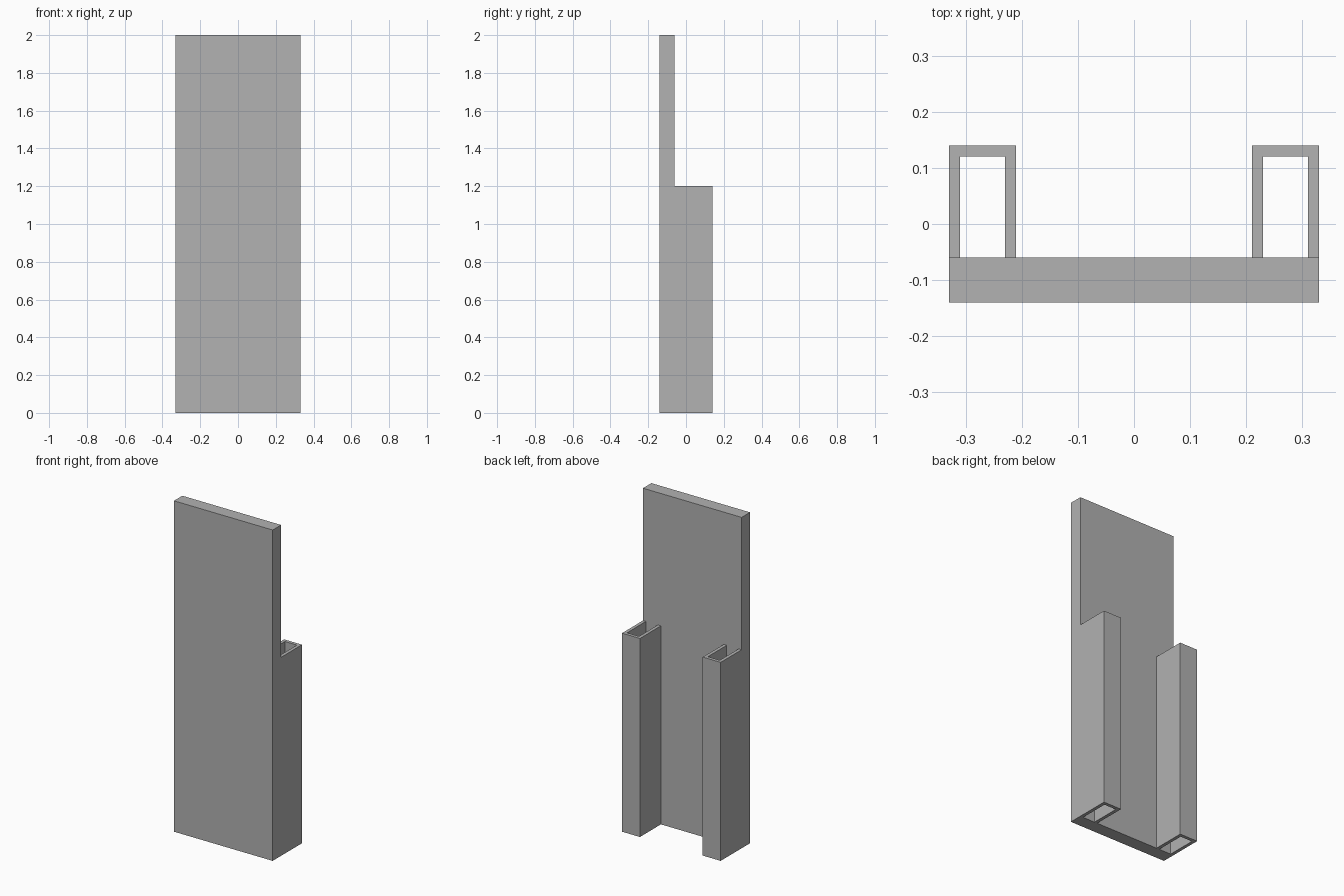
import bpy
import bmesh

old = bpy.data.objects.get("Cube")
if old:
    bpy.data.objects.remove(old, do_unlink=True)

HALF_W = 0.33                      # half the panel width
FRONT, PANEL_BACK, BACK = -0.14, -0.06, 0.14
PANEL_H, CHANNEL_H = 2.0, 1.2
CHANNEL_W, WALL = 0.12, 0.02

grey = bpy.data.materials.new("plain grey")
grey.use_nodes = True
colour = (0.445, 0.445, 0.445, 1)
grey.diffuse_color = colour
grey.node_tree.nodes["Principled BSDF"].inputs["Base Color"].default_value = colour


def extrude_profile(name, points, height):
    """Raise a flat outline from the floor into a solid."""
    bm = bmesh.new()
    face = bm.faces.new([bm.verts.new((x, y, 0)) for x, y in points])
    result = bmesh.ops.extrude_face_region(bm, geom=[face])
    top = [v for v in result["geom"] if isinstance(v, bmesh.types.BMVert)]
    bmesh.ops.translate(bm, verts=top, vec=(0, 0, height))
    bmesh.ops.recalc_face_normals(bm, faces=bm.faces)
    mesh = bpy.data.meshes.new(name)
    bm.to_mesh(mesh)
    bm.free()
    mesh.materials.append(grey)
    obj = bpy.data.objects.new(name, mesh)
    bpy.context.collection.objects.link(obj)
    return obj


# Tall flat panel
extrude_profile("front_panel", [(-HALF_W, FRONT), (HALF_W, FRONT),
                                (HALF_W, PANEL_BACK), (-HALF_W, PANEL_BACK)], PANEL_H)

# U-shaped channels behind the panel, open at top and bottom
outer, inner = HALF_W, HALF_W - CHANNEL_W
u_profile = [(outer, PANEL_BACK), (outer, BACK), (inner, BACK), (inner, PANEL_BACK),
             (inner + WALL, PANEL_BACK), (inner + WALL, BACK - WALL),
             (outer - WALL, BACK - WALL), (outer - WALL, PANEL_BACK)]
for name, side in (("left_channel", 1), ("right_channel", -1)):
    extrude_profile(name, [(side * x, y) for x, y in u_profile], CHANNEL_H)
